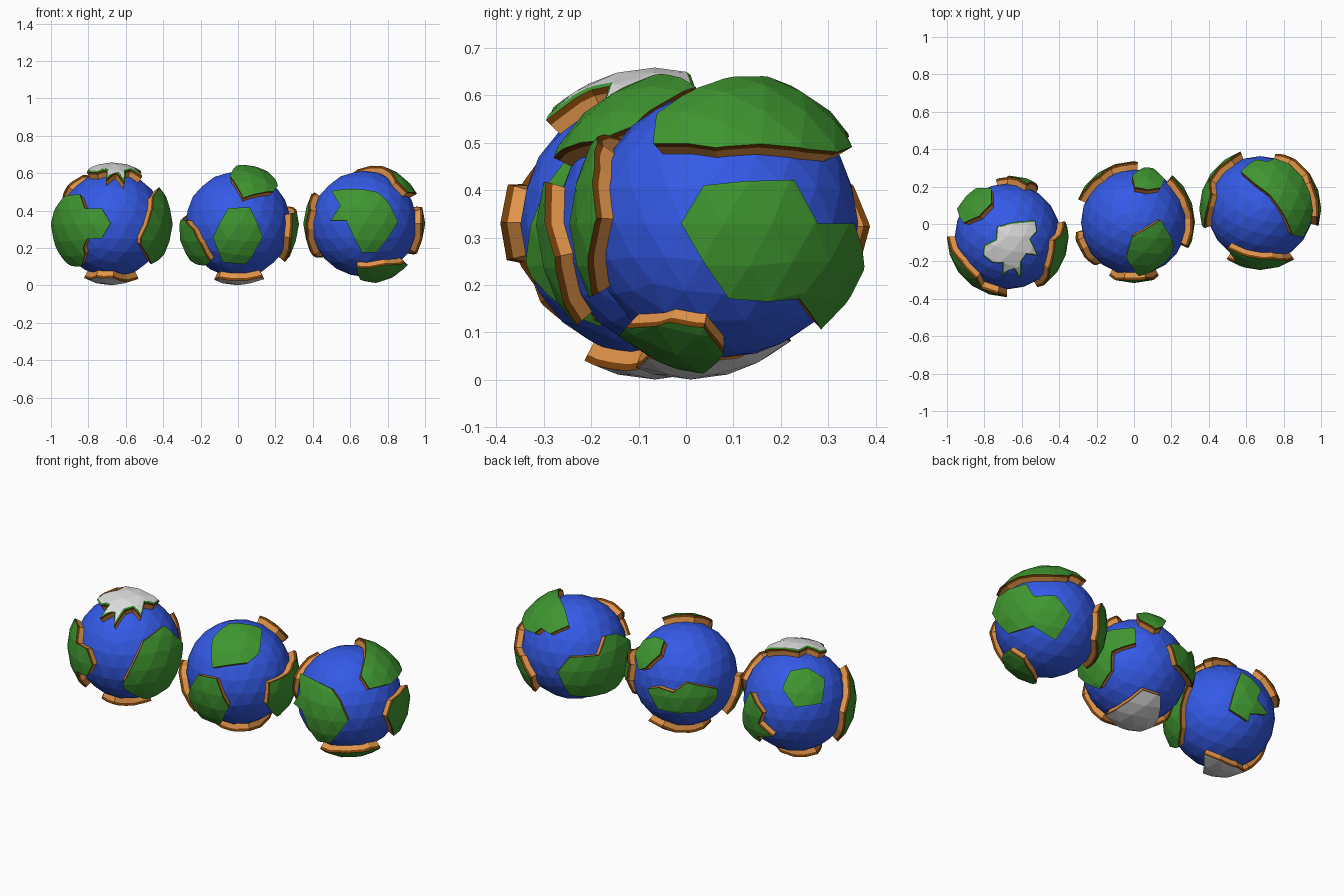
import bpy, bmesh, math
from mathutils import Vector

if "Cube" in bpy.data.objects:
    bpy.data.objects.remove(bpy.data.objects["Cube"])

R_LAND, R_SEA, PX = 0.326, 0.283, 61.0


def material(name, rgb):
    m = bpy.data.materials.new(name)
    m.diffuse_color = (*rgb, 1)
    m.use_nodes = True
    m.node_tree.nodes["Principled BSDF"].inputs["Base Color"].default_value = m.diffuse_color
    return m


BLUE = material("ocean blue", (0.035, 0.103, 0.80))
GREEN = material("grass green", (0.05, 0.305, 0.03))
WHITE = material("ice white", (0.72, 0.72, 0.72))
TAN = material("light earth", (0.76, 0.30, 0.07))
BROWN = material("dark earth", (0.19, 0.052, 0.003))


# Sketching directions: outlines are drawn flat and projected onto the globe
def sketch_axes(az, el):
    a, e = math.radians(az), math.radians(el)
    right = Vector((math.cos(a), math.sin(a), 0))
    toward = Vector((math.sin(a) * math.cos(e), -math.cos(a) * math.cos(e), math.sin(e)))
    return right, toward.cross(right), toward


VIEWS = {
    "F": sketch_axes(0, 0), "R": sketch_axes(90, 0), "T": sketch_axes(0, 90),
    "D": sketch_axes(35, 25), "B": sketch_axes(215, 25), "E": sketch_axes(138, -30),
    # underside, drawn in plain x, y
    "U": (Vector((1, 0, 0)), Vector((0, 1, 0)), Vector((0, 0, -1))),
}


def directions(outline):
    out = []
    for view, pts in outline:
        r, u, t = VIEWS[view]
        for x, y in pts:
            x, y = x / PX, y / PX
            out.append((r * x + u * y + t * math.sqrt(max(0, 1 - x * x - y * y))).normalized())
    return out


def inside(p, poly):
    hit = False
    for (x1, y1), (x2, y2) in zip(poly, poly[1:] + poly[:1]):
        if (y1 > p[1]) != (y2 > p[1]) and p[0] < (x2 - x1) * (p[1] - y1) / (y2 - y1) + x1:
            hit = not hit
    return hit


def finish(bm, name, centre, mats):
    me = bpy.data.meshes.new(name)
    bm.to_mesh(me)
    bm.free()
    for m in mats:
        me.materials.append(m)
    ob = bpy.data.objects.new(name, me)
    ob.location = centre
    bpy.context.collection.objects.link(ob)


def ocean(name, centre):
    bm = bmesh.new()
    bmesh.ops.create_icosphere(bm, subdivisions=3, radius=R_SEA)
    finish(bm, name, centre, [BLUE])


# Raised plate: piece of a larger globe with earth walls running down to the sea
def land(name, centre, outline, top=GREEN, rim=False):
    dirs = directions(outline)
    mid = sum(dirs, Vector()).normalized()
    ax = mid.orthogonal().normalized()
    ay = mid.cross(ax)

    def flat(d):
        k = max(d.dot(mid), 0.05)
        return (d.dot(ax) / k, d.dot(ay) / k)

    poly = [flat(d) for d in dirs]
    bm = bmesh.new()
    bmesh.ops.create_icosphere(bm, subdivisions=3, radius=R_LAND)
    far = [f for f in bm.faces if f.calc_center_median().normalized().dot(mid) < 0.1]
    bmesh.ops.delete(bm, geom=far, context='FACES')
    for a, b in zip(dirs, dirs[1:] + dirs[:1]):
        n = a.cross(b)
        if n.length > 1e-4:
            bmesh.ops.bisect_plane(bm, geom=bm.verts[:] + bm.edges[:] + bm.faces[:],
                                   dist=1e-6, plane_co=(0, 0, 0), plane_no=n.normalized())
    out = [f for f in bm.faces if not inside(flat(f.calc_center_median().normalized()), poly)]
    bmesh.ops.delete(bm, geom=out, context='FACES')
    bmesh.ops.dissolve_limit(bm, angle_limit=0.01, verts=bm.verts[:], edges=bm.edges[:])
    # wall bands: (depth ratio, material slot)
    border = [e.link_loops[0] for e in bm.edges if len(e.link_loops) == 1]
    pairs = [(l.link_loop_next.vert, l.vert) for l in border]
    base = {v: v.co.copy() for p in pairs for v in p}
    ring = {v: v for v in base}
    tops = bm.faces[:]
    for k, slot in ((0.955, 2), (0.83, 1)):
        low = {v: bm.verts.new(co * k) for v, co in base.items()}
        for a, b in pairs:
            bm.faces.new((ring[a], ring[b], low[b], low[a])).material_index = slot
        ring = low
    # grass edging around the ice
    if rim:
        edging = bmesh.ops.inset_region(bm, faces=tops, thickness=0.009, depth=0.005,
                                        use_even_offset=False)
        for f in edging["faces"]:
            f.material_index = 3
    finish(bm, name, centre, [top, TAN, BROWN, GREEN])


# Left globe
c = (-0.675, -0.066, 0.327)
ocean("left_ocean", c)
land("left_west_land", c, [("F", [(-48, 28), (-32, 30), (-27, 16), (-10, 16), (-1, 1), (-10, -14),
     (-25, -15), (-29, -24), (-27, -31), (-31, -43), (-45, -40), (-55, -26), (-61, 0)])])
land("left_east_land", c, [("D", [(37, 21), (16, 5), (6, -17), (-5, -38), (-4, -43), (20, -54),
     (41, -42), (52, -22), (56, 3), (46, 12)])])
land("left_northwest_land", c, [("B", [(-6, 28), (12, 31), (29, 20), (26, -5), (-1, -9), (-14, 10)])])
land("left_back_land", c, [("E", [(21, 46), (41, 28), (37, 18), (47, 2), (30, 3), (28, -5), (9, 8),
     (14, 26)])])
land("left_north_ice", c, [("T", [(-11, 10), (4, 14), (28, 16), (30, 5), (23, -3), (31, -20), (19, -18),
     (14, -25), (13, -43), (4, -30), (-6, -41), (-5, -27), (-15, -27), (-25, -19), (-24, -9),
     (-12, -3)])], WHITE, True)
land("left_south_ice", c, [("U", [(-28, 2), (-12, 10), (12, 10), (27, 3), (16, -10), (2, -28),
     (-16, -24)])], WHITE)

# Middle globe
c = (0, 0.01, 0.327)
ocean("middle_ocean", c)
land("middle_front_land", c, [("F", [(-10, 16), (12, 17), (25, -13), (8, -40), (-15, -38), (-25, -13)])])
land("middle_north_land", c, [("D", [(-27, 34), (-10, 49), (23, 44), (20, 18), (9, 9), (-27, 4)])])
land("middle_northeast_land", c, [("B", [(-50, 20), (-42, 33), (-30, 37), (-21, 33), (-25, 19),
     (-40, 5), (-47, 3)])])
land("middle_back_land", c, [("B", [(-38, -16), (-27, -15), (-12, -20), (2, -10), (33, -16), (33, -26),
     (20, -38), (-8, -41), (-28, -36)])])
land("middle_east_land", c, [("E", [(-57, -4), (-57, 19), (-42, 32), (-30, 40), (2, 44), (3, 29),
     (-22, 21), (-23, 1), (-35, -17), (-48, -12)])])
land("middle_west_land", c, [("F", [(-58, 5), (-54, 4), (-46, -5), (-38, -20), (-28, -38), (-34, -42),
     (-48, -37), (-58, -16)])])
land("middle_south_ice", c, [("U", [(25, -17), (26, 10), (20, 36), (0, 40), (-15, 20), (-24, 0),
     (-20, -18), (0, -22)])], WHITE)

# Right globe
c = (0.675, 0.08, 0.33)
ocean("right_ocean", c)
land("right_front_land", c, [("F", [(-33, 33), (13, 32), (24, 22), (34, 2), (12, -29), (-2, -29),
     (-18, 3), (-34, 3), (-24, 18)])])
land("right_north_land", c, [("T", [(-20, 38), (-5, 50), (8, 48), (14, 51), (30, 45), (42, 33), (53, -3),
     (44, -28), (33, -27), (24, -6), (10, 14), (-6, 26)])])
land("right_east_land", c, [("R", [(-8, 15), (28, 17), (37, 0)]), ("E", [(11, 30), (26, 10), (10, -15)]),
     ("R", [(30, -30), (2, -30), (-17, 0)])])
land("right_west_land", c, [("B", [(-17, -26), (-5, -11), (25, -9), (32, 11), (42, 13), (57, 6),
     (57, -14), (42, -42), (10, -51), (-5, -49)])])
land("right_south_land", c, [("U", [(-8, -41), (22, -39), (41, -22), (44, -8), (32, 0), (12, -8),
     (-4, -22)])])
